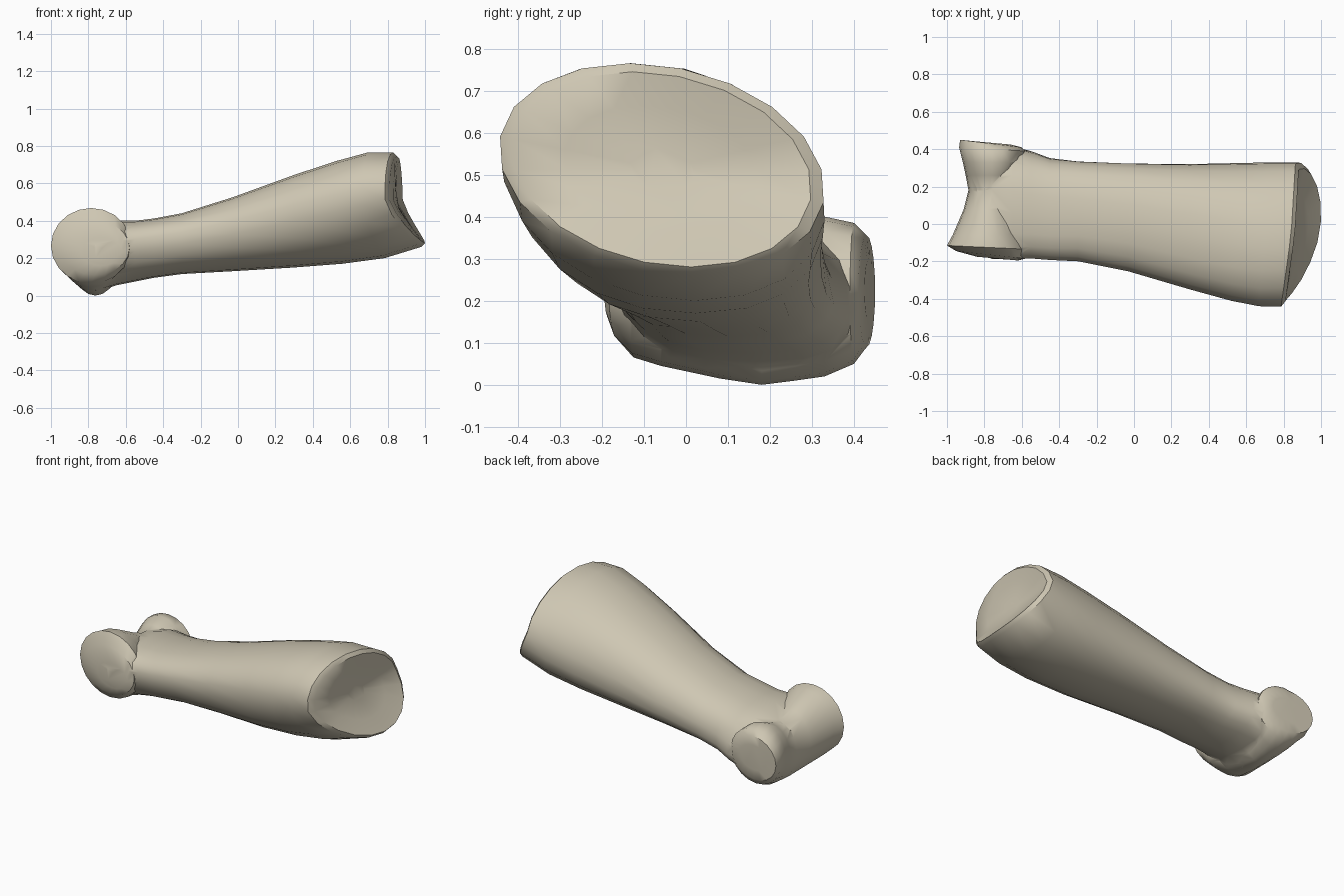
import bpy, bmesh
from math import sin, cos, pi, copysign

if "Cube" in bpy.data.objects:
    bpy.data.objects.remove(bpy.data.objects["Cube"])

SIDES = 20
bone = bpy.data.materials.new("bone")
bone.use_nodes = True
bone.diffuse_color = (0.62, 0.57, 0.45, 1)
bone.node_tree.nodes["Principled BSDF"].inputs["Base Color"].default_value = bone.diffuse_color


def loft(name, rings):
    """Skin a list of closed rings and cap both ends."""
    bm = bmesh.new()
    loops = [[bm.verts.new(p) for p in ring] for ring in rings]
    for a, b in zip(loops, loops[1:]):
        for i in range(SIDES):
            j = (i + 1) % SIDES
            bm.faces.new((a[i], a[j], b[j], b[i]))
    bm.faces.new(loops[0])
    bm.faces.new(loops[-1][::-1])
    bmesh.ops.recalc_face_normals(bm, faces=bm.faces)
    mesh = bpy.data.meshes.new(name)
    bm.to_mesh(mesh)
    bm.free()
    mesh.materials.append(bone)
    obj = bpy.data.objects.new(name, mesh)
    bpy.context.collection.objects.link(obj)
    return obj


def rounded(v, power):
    return copysign(abs(v) ** (2 / power), v)


def shaft_ring(x, y0, y1, z0, z1, power=2.0, skew=0.0, tilt=0.0, scale=1.0):
    """Oval section across x; skew shifts the underside back, tilt leans the lower lip out."""
    cy, cz, ry, rz = (y0 + y1) / 2, (z0 + z1) / 2, (y1 - y0) / 2, (z1 - z0) / 2
    ry *= scale / (1 + skew * skew) ** 0.5
    rz *= scale
    ring = []
    for i in range(SIDES):
        t = 2 * pi * i / SIDES
        c, s = rounded(cos(t), power), rounded(sin(t), power)
        y = cy + ry * (c + skew * s)
        side = y - cy
        lean = (0.14 if side < 0 else 0.06) * side + 0.135 * max(0, -s) ** 1.3
        ring.append((x + tilt * lean, y, cz + rz * s))
    return ring


# Shaft: from the neck to the flared base
base = (-0.445, 0.33, 0.26, 0.765)
shaft = loft("shaft", [
    shaft_ring(-0.84, -0.14, 0.36, 0.08, 0.32, 2.4, -0.1),
    shaft_ring(-0.76, -0.185, 0.41, 0.02, 0.37, 2.5, -0.15),
    shaft_ring(-0.65, -0.185, 0.41, 0.055, 0.40, 2.5, -0.18),
    shaft_ring(-0.55, -0.18, 0.385, 0.075, 0.40, 2.5, -0.18),
    shaft_ring(-0.45, -0.19, 0.35, 0.095, 0.412, 2.5, -0.15),
    shaft_ring(-0.30, -0.20, 0.335, 0.115, 0.44, 2.4, -0.12),
    shaft_ring(-0.03, -0.255, 0.325, 0.13, 0.525, 2.3, -0.12),
    shaft_ring(0.30, -0.35, 0.32, 0.15, 0.645, 2.3, -0.15),
    shaft_ring(0.53, -0.41, 0.325, 0.17, 0.72, 2.2, -0.18, 0.2),
    shaft_ring(0.70, -0.44, 0.33, 0.20, 0.765, 2.1, -0.2, 0.6),
    shaft_ring(0.84, *base, 2.0, -0.2, 1.0),
    # Rim and dished joint face
    shaft_ring(0.86, *base, 2.0, -0.2, 1.0, 0.92),
    shaft_ring(0.85, *base, 2.0, -0.2, 0.6, 0.6),
    shaft_ring(0.845, *base, 2.0, -0.2, 0.15, 0.2),
])


def head_ring(y, x0, x1, z0, z1, lean=0.0):
    """Round section across y; lean swings its far side forward."""
    cx, cz, rx, rz = (x0 + x1) / 2, (z0 + z1) / 2, (x1 - x0) / 2, (z1 - z0) / 2
    angles = [2 * pi * i / SIDES for i in range(SIDES)]
    return [(cx + rx * cos(t), y - lean * cos(t), cz + rz * sin(t)) for t in angles]


# Head: spool with two knuckles and a groove between them
head = loft("head", [
    head_ring(-0.185, -0.84, -0.62, 0.16, 0.31, 0.01),
    head_ring(-0.165, -0.95, -0.58, 0.11, 0.40, 0.02),
    head_ring(-0.125, -1.0, -0.57, 0.065, 0.468, 0.01),
    head_ring(-0.06, -0.97, -0.60, 0.045, 0.46),
    head_ring(0.08, -0.91, -0.64, 0.015, 0.39),
    head_ring(0.18, -0.885, -0.64, 0.0, 0.35),
    head_ring(0.26, -0.90, -0.62, 0.01, 0.37),
    head_ring(0.33, -0.915, -0.60, 0.02, 0.40),
    head_ring(0.40, -0.935, -0.58, 0.05, 0.385, 0.01),
    head_ring(0.43, -0.93, -0.60, 0.09, 0.355, 0.02),
    head_ring(0.435, -0.88, -0.66, 0.15, 0.30, 0.01),
])

# Fuse the head to the shaft
fuse = shaft.modifiers.new("fuse_head", "BOOLEAN")
fuse.operation = "UNION"
fuse.solver = "EXACT"
fuse.object = head
bpy.context.view_layer.objects.active = shaft
shaft.select_set(True)
bpy.ops.object.modifier_apply(modifier=fuse.name)
bpy.data.objects.remove(head)
shaft.name = "finger_bone"

bpy.ops.object.select_all(action="DESELECT")
shaft.select_set(True)
bpy.ops.object.shade_smooth_by_angle(angle=0.7)
